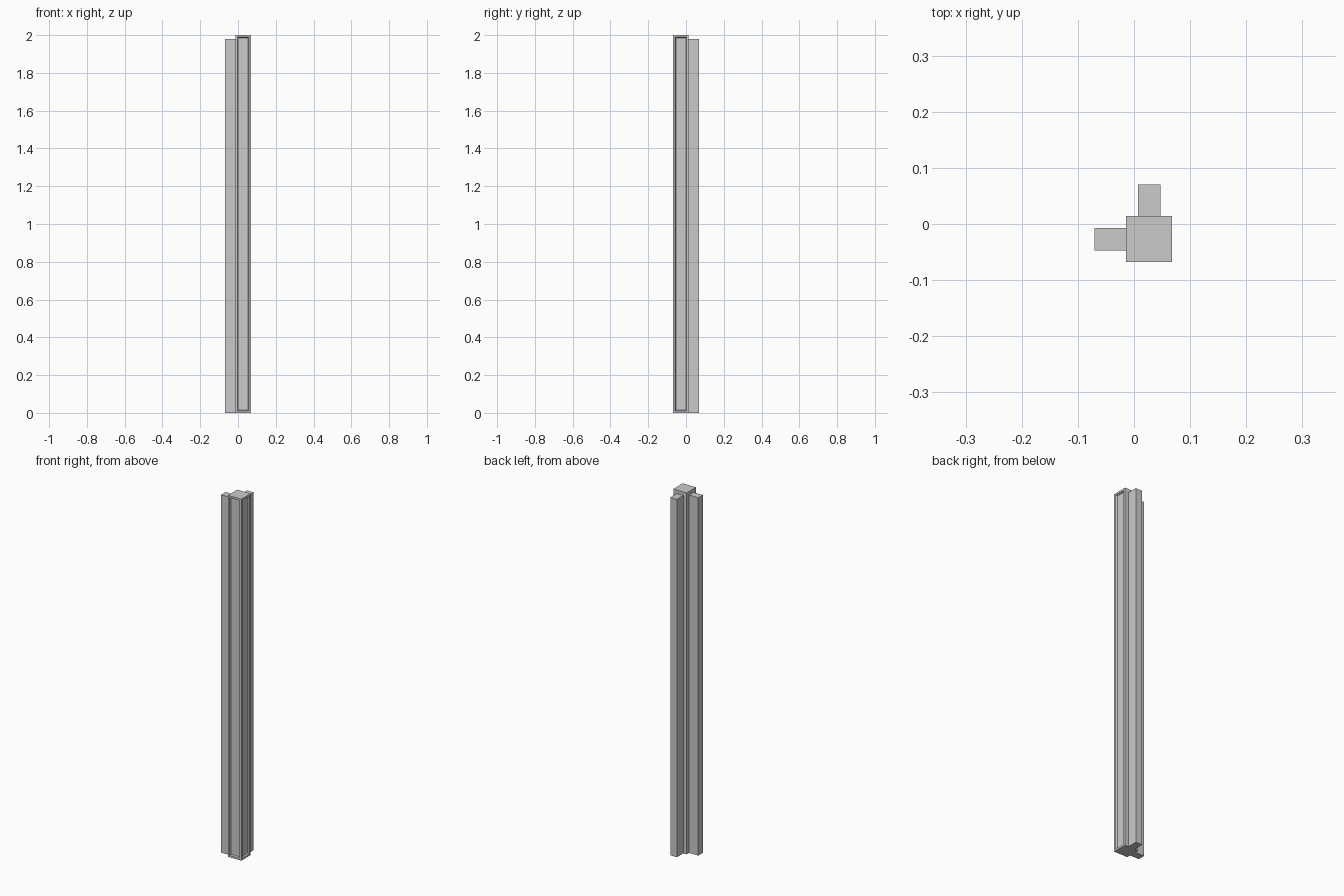
import bpy, bmesh
from mathutils import Vector

if "Cube" in bpy.data.objects:
    bpy.data.objects.remove(bpy.data.objects["Cube"])


def box(name, lo, hi, panel_normals=()):
    """Box between two corners, with sunken panels on the chosen sides."""
    lo, hi = Vector(lo), Vector(hi)
    bm = bmesh.new()
    bmesh.ops.create_cube(bm, size=1)
    for v in bm.verts:
        v.co = Vector([lo[i] + (v.co[i] + 0.5) * (hi[i] - lo[i]) for i in range(3)])
    bm.normal_update()
    for n in panel_normals:
        face = max(bm.faces, key=lambda f: f.normal.dot(Vector(n)) * f.calc_area())
        # flat frame, then a bevelled step down to the panel
        bmesh.ops.inset_region(bm, faces=[face], thickness=0.015)
        bmesh.ops.inset_region(bm, faces=[face], thickness=0.005, depth=-0.008)
    mesh = bpy.data.meshes.new(name)
    bm.to_mesh(mesh)
    bm.free()
    obj = bpy.data.objects.new(name, mesh)
    bpy.context.collection.objects.link(obj)
    return obj


# Corner post with framed panels on the two outer sides
box("corner_post", (-0.014, -0.068, 0), (0.068, 0.014, 2), [(0, -1, 0), (1, 0, 0)])

# Wall battens running off the two inner sides
box("left_batten", (-0.07, -0.047, 0), (-0.014, -0.007, 1.98))
box("back_batten", (0.007, 0.014, 0), (0.047, 0.07, 1.98))
